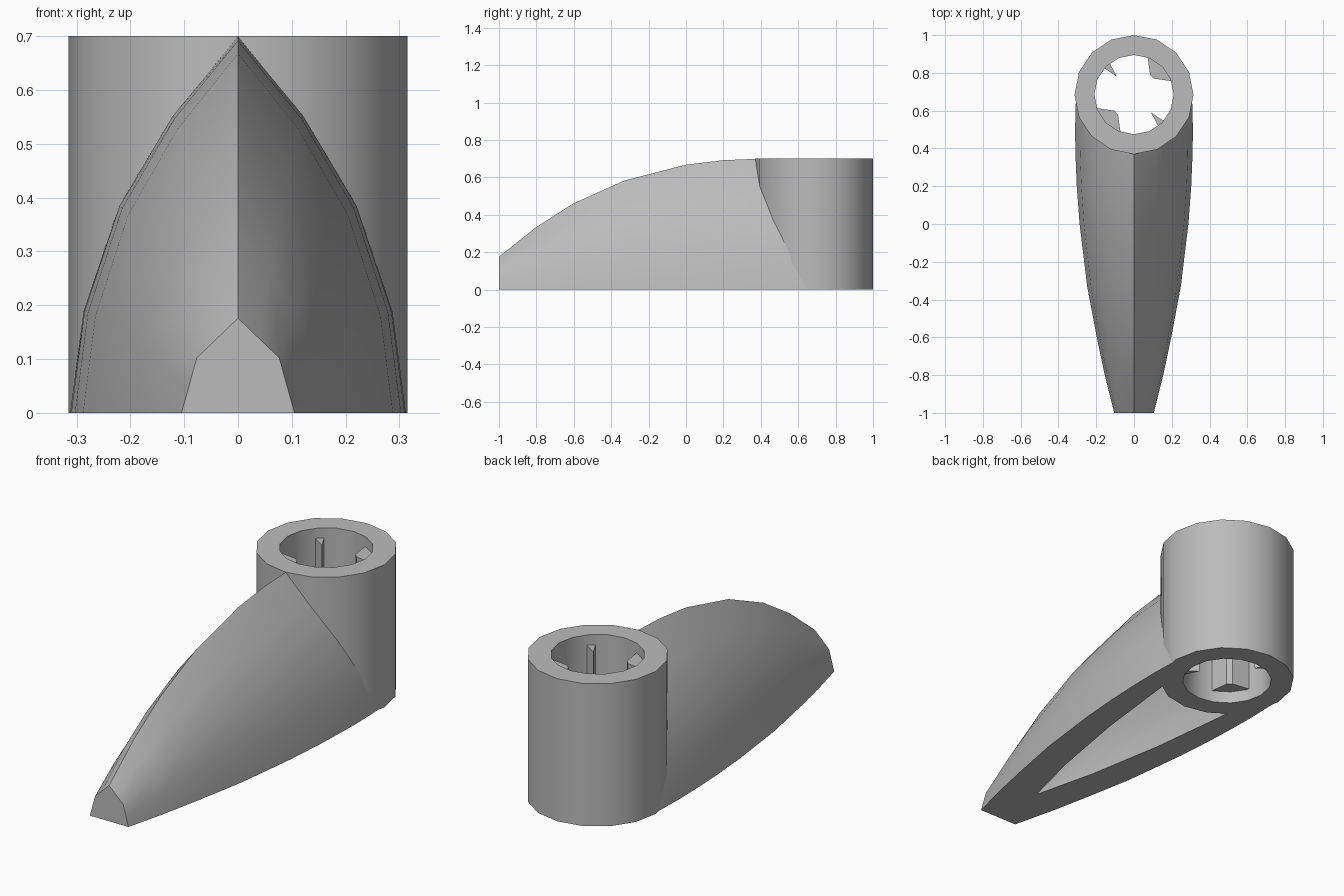
import bpy, bmesh, math

cube = bpy.data.objects.get("Cube")
if cube:
    bpy.data.objects.remove(cube, do_unlink=True)

HUB_Y, HUB_R, BORE_R, HEIGHT = 0.685, 0.315, 0.21, 0.7

grey = bpy.data.materials.new("light_grey")
grey.use_nodes = True
grey.diffuse_color = (0.5, 0.5, 0.5, 1)
grey.node_tree.nodes["Principled BSDF"].inputs["Base Color"].default_value = (0.5, 0.5, 0.5, 1)


def finish(bm, name):
    bmesh.ops.recalc_face_normals(bm, faces=bm.faces)
    mesh = bpy.data.meshes.new(name)
    bm.to_mesh(mesh)
    bm.free()
    mesh.materials.append(grey)
    obj = bpy.data.objects.new(name, mesh)
    bpy.context.collection.objects.link(obj)
    return obj


def skin(bm, rings, closed=False):
    """Join equal rings of vertices with quads; cap the ends or close the loop."""
    loops = [[bm.verts.new(p) for p in ring] for ring in rings]
    pairs = list(zip(loops, loops[1:]))
    if closed:
        pairs.append((loops[-1], loops[0]))
    else:
        bm.faces.new(loops[0])
        bm.faces.new(loops[-1])
    n = len(loops[0])
    for a, b in pairs:
        for i in range(n):
            j = (i + 1) % n
            bm.faces.new((a[i], a[j], b[j], b[i]))


def circle(radius, z, sides=16):
    steps = [2 * math.pi * i / sides for i in range(sides)]
    return [(radius * math.sin(a), HUB_Y + radius * math.cos(a), z) for a in steps]


def prism(outline, z0, z1, name):
    bm = bmesh.new()
    skin(bm, [[(x, y + HUB_Y, z) for x, y in outline] for z in (z0, z1)])
    return finish(bm, name)


# Pointed arch section, as fractions of half width and height
ARCH = [(1, 0), (0.92, 0.27), (0.71, 0.55), (0.39, 0.79), (0, 1)]
TOE_ARCH = [(1, 0), (0.865, 0.29), (0.73, 0.58), (0.365, 0.79), (0, 1)]


def arch(y, w, h, shape=ARCH, skirt=0):
    half = [(w * u, y, h * v) for u, v in shape]
    if skirt:
        half.insert(0, (w, y, -skirt))
    return half + [(-x, yy, z) for x, yy, z in reversed(half[:-1])]


# Tapering body: y, half width, height
stations = [(-0.8, 0.155, 0.335), (-0.6, 0.197, 0.462), (-0.33, 0.248, 0.583),
            (0, 0.288, 0.668), (0.2, 0.303, 0.692), (0.37, 0.31, 0.699),
            (0.5, 0.312, 0.698), (0.65, 0.308, 0.697)]
bm = bmesh.new()
skin(bm, [arch(-1, 0.105, 0.176, TOE_ARCH)] + [arch(*s) for s in stations])
body = finish(bm, "tapered_body")

# Hollow underside
hollow = [(-0.71, 0.002), (-0.4, 0.078), (0, 0.148), (0.45, 0.2), (0.6, 0.21)]
bm = bmesh.new()
skin(bm, [arch(y, w, 2.4 * w, skirt=0.1) for y, w in hollow])
cavity_cutter = finish(bm, "cavity_cutter")

# Clearance inside the hub
bm = bmesh.new()
skin(bm, [circle(0.27, -0.1), circle(0.27, 0.8)])
core_cutter = finish(bm, "core_cutter")

bpy.context.view_layer.objects.active = body
for cutter in (cavity_cutter, core_cutter):
    mod = body.modifiers.new(cutter.name, "BOOLEAN")
    mod.operation = "DIFFERENCE"
    mod.solver = "EXACT"
    mod.object = cutter
    bpy.ops.object.modifier_apply(modifier=mod.name)
    bpy.data.objects.remove(cutter, do_unlink=True)

# Round hub with a through bore
bm = bmesh.new()
skin(bm, [circle(HUB_R, 0), circle(HUB_R, HEIGHT),
          circle(BORE_R, HEIGHT), circle(BORE_R, 0)], closed=True)
hub = finish(bm, "hub")

# Grip ribs in the bore: two broad, two narrow
broad = [(0.07, 0.21), (0.085, 0.105), (0.105, 0.085), (0.21, 0.07), (0.165, 0.165)]
narrow = [(-0.165, 0.145), (-0.09, 0.095), (-0.13, 0.17)]
for side, s in (("back", 1), ("front", -1)):
    for kind, outline in (("broad", broad), ("narrow", narrow)):
        prism([(s * x, s * y) for x, y in outline], 0.06, 0.65, f"{kind}_rib_{side}")

# Smooth the curved walls, keep the ridge and rims crisp
bpy.ops.object.select_all(action="DESELECT")
for obj in (body, hub):
    obj.select_set(True)
bpy.context.view_layer.objects.active = body
bpy.ops.object.shade_smooth_by_angle(angle=math.radians(32))
